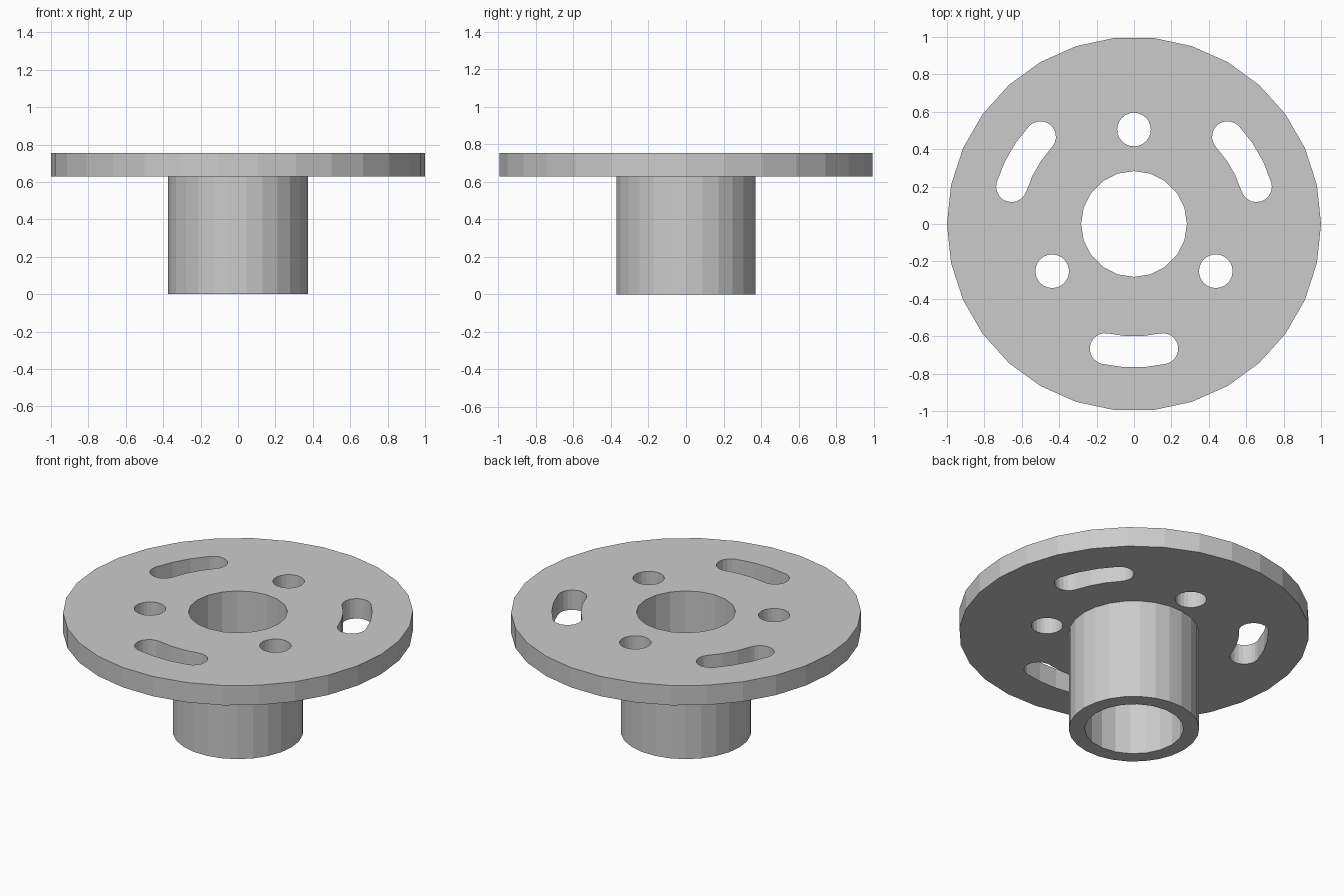
import bpy
import bmesh
from math import cos, sin, radians, pi

cube = bpy.data.objects.get("Cube")
if cube:
    bpy.data.objects.remove(cube, do_unlink=True)

FLANGE_Z, TOP_Z = 0.63, 0.755
FLANGE_R, HUB_R, BORE_R = 1.0, 0.373, 0.283
HOLE_R, HOLE_RING = 0.09, 0.505
SLOT_R, SLOT_RING, SLOT_HALF = 0.083, 0.684, radians(13)


def arc(radius, start, end, steps, centre=(0, 0)):
    """Points along an arc, both ends included."""
    angles = [start + (end - start) * i / steps for i in range(steps + 1)]
    return [(centre[0] + radius * cos(a), centre[1] + radius * sin(a)) for a in angles]


def circle(radius, sides, centre=(0, 0)):
    return arc(radius, 0, 2 * pi, sides, centre)[:-1]


def polar(radius, angle):
    return radius * cos(angle), radius * sin(angle)


def slot(angle):
    """Curved slot with round ends, following the flange."""
    a, b = angle - SLOT_HALF, angle + SLOT_HALF
    points = arc(SLOT_RING + SLOT_R, a, b, 3)
    points += arc(SLOT_R, b, b + pi, 10, polar(SLOT_RING, b))[1:-1]
    points += arc(SLOT_RING - SLOT_R, b, a, 3)
    points += arc(SLOT_R, a + pi, a + 2 * pi, 10, polar(SLOT_RING, a))[1:-1]
    return points


bm = bmesh.new()


def loop(points, z):
    verts = [bm.verts.new((x, y, z)) for x, y in points]
    for i, v in enumerate(verts):
        bm.edges.new((verts[i - 1], v))
    return verts


def wall(points, low, high):
    """Straight wall between two heights; returns its lower and upper loops."""
    bottom, top = loop(points, low), loop(points, high)
    for i in range(len(points)):
        bm.faces.new((bottom[i - 1], bottom[i], top[i], top[i - 1]))
    return bottom, top


def cap(loops):
    """Flat face filling the first loop around the others."""
    edges = [bm.edges.get((ring[i - 1], ring[i])) for ring in loops for i in range(len(ring))]
    bmesh.ops.triangle_fill(bm, edges=edges, use_beauty=True)


# Rim, hub and bore walls
rim_low, rim_top = wall(circle(FLANGE_R, 30), FLANGE_Z, TOP_Z)
hub_low, hub_top = wall(circle(HUB_R, 26), 0, FLANGE_Z)
bore_low, bore_top = wall(circle(BORE_R, 20), 0, TOP_Z)

# Three bolt holes alternating with three slots
openings = []
for k in range(3):
    turn = k * 2 * pi / 3
    openings.append(wall(circle(HOLE_R, 24, polar(HOLE_RING, pi / 2 + turn)), FLANGE_Z, TOP_Z))
    openings.append(wall(slot(-pi / 2 + turn), FLANGE_Z, TOP_Z))

# Flange top, flange underside and hub end
cap([rim_top, bore_top] + [top for low, top in openings])
cap([rim_low, hub_top] + [low for low, top in openings])
cap([hub_low, bore_low])
bmesh.ops.recalc_face_normals(bm, faces=bm.faces[:])

mesh = bpy.data.meshes.new("flanged_hub")
bm.to_mesh(mesh)
bm.free()
part = bpy.data.objects.new("flanged_hub", mesh)
bpy.context.collection.objects.link(part)

# Plain grey
grey = bpy.data.materials.new("light_grey")
grey.use_nodes = True
colour = (0.6, 0.6, 0.6, 1)
grey.diffuse_color = colour
grey.node_tree.nodes["Principled BSDF"].inputs["Base Color"].default_value = colour
mesh.materials.append(grey)
